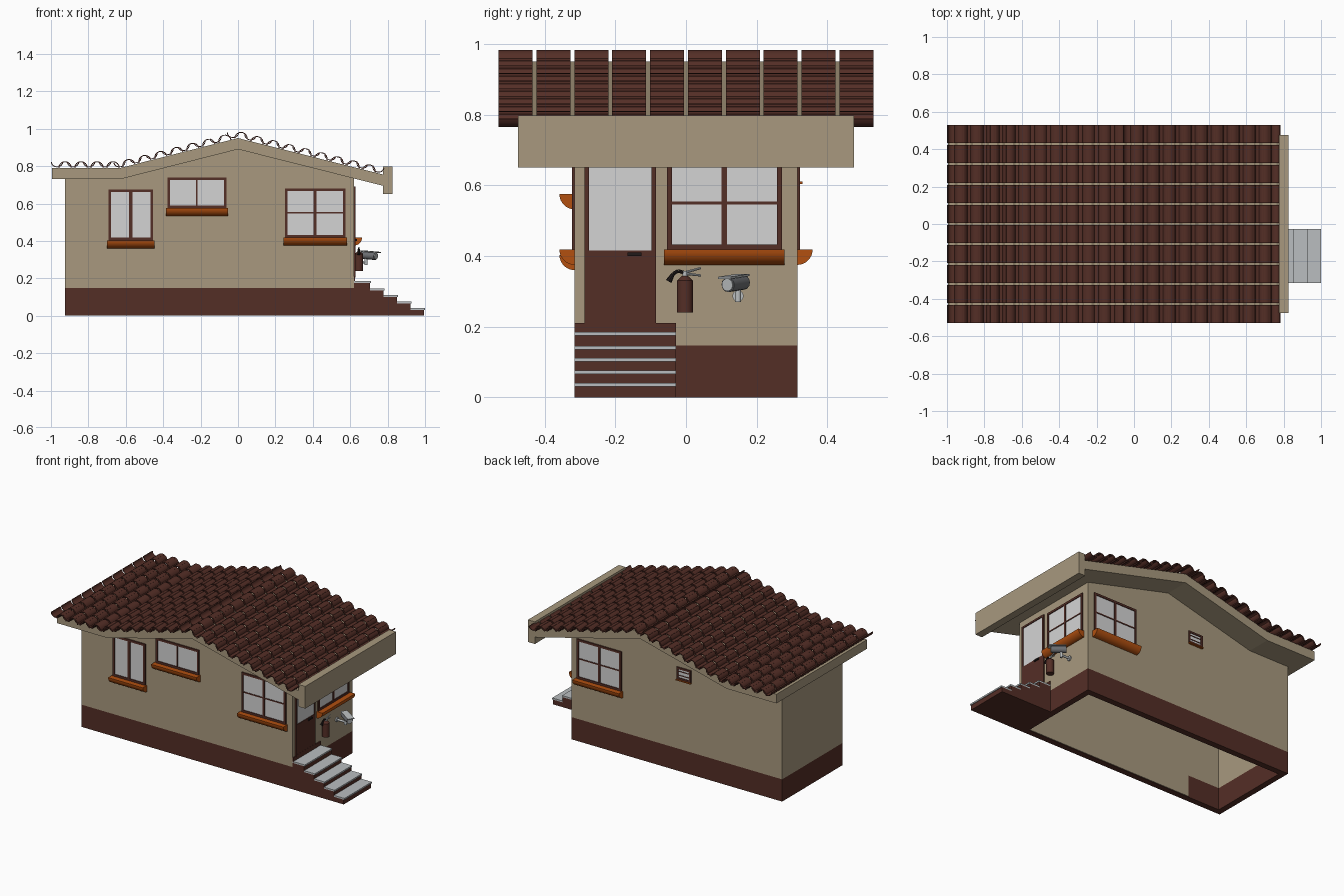
import bpy, bmesh, math
from mathutils import Vector, Matrix

if "Cube" in bpy.data.objects:
    bpy.data.objects.remove(bpy.data.objects["Cube"])


def material(name, r, g, b):
    m = bpy.data.materials.new(name)
    lin = [((c / 255 + 0.055) / 1.055) ** 2.4 for c in (r, g, b)]
    m.diffuse_color = (*lin, 1)
    m.use_nodes = True
    m.node_tree.nodes["Principled BSDF"].inputs["Base Color"].default_value = m.diffuse_color
    return m


BEIGE = material("beige_plaster", 168, 153, 126)
BROWN = material("dark_brown", 84, 46, 38)
ORANGE = material("orange_clay", 178, 80, 16)
GLASS = material("pale_glass", 212, 212, 212)
GREY = material("light_grey", 186, 190, 192)
DARK = material("dark_grey", 110, 112, 116)
BLACK = material("black", 32, 26, 26)


def finish(name, bm, mat, smooth=False):
    bmesh.ops.recalc_face_normals(bm, faces=bm.faces)
    me = bpy.data.meshes.new(name)
    bm.to_mesh(me)
    bm.free()
    me.materials.append(mat)
    ob = bpy.data.objects.new(name, me)
    bpy.context.collection.objects.link(ob)
    if smooth:
        bpy.ops.object.select_all(action='DESELECT')
        ob.select_set(True)
        bpy.context.view_layer.objects.active = ob
        bpy.ops.object.shade_smooth_by_angle(angle=math.radians(40))
    return ob


def add_prism(bm, pts, t0, t1, place):
    """Extrude profile pts (a, b) from t0 to t1; place maps (a, b, t) to a point."""
    ends = [[bm.verts.new(place(a, b, t)) for a, b in pts] for t in (t0, t1)]
    n = len(pts)
    for e in ends:
        bm.faces.new(e)
    for i in range(n):
        j = (i + 1) % n
        bm.faces.new((ends[0][i], ends[0][j], ends[1][j], ends[1][i]))


def along_y(a, b, t):
    return (a, t, b)


def prism(name, pts, t0, t1, mat, place=along_y, smooth=False):
    bm = bmesh.new()
    add_prism(bm, pts, t0, t1, place)
    return finish(name, bm, mat, smooth)


def add_box(bm, x0, x1, y0, y1, z0, z1):
    add_prism(bm, [(x0, z0), (x1, z0), (x1, z1), (x0, z1)], y0, y1, along_y)


def box(name, x0, x1, y0, y1, z0, z1, mat):
    bm = bmesh.new()
    add_box(bm, x0, x1, y0, y1, z0, z1)
    return finish(name, bm, mat)


def rod(name, p0, p1, r0, r1, mat, n=16):
    p0, p1 = Vector(p0), Vector(p1)
    d = p1 - p0
    rot = d.to_track_quat('Z', 'Y').to_matrix().to_4x4()
    bm = bmesh.new()
    bmesh.ops.create_cone(bm, cap_ends=True, segments=n, radius1=r0, radius2=r1, depth=d.length,
                          matrix=Matrix.Translation((p0 + p1) / 2) @ rot)
    return finish(name, bm, mat, True)


XL, XR, Y, T, PL = -0.925, 0.62, 0.315, 0.04, 0.147

# Walls and plinth: hollow, open underneath
ROOF = [(-0.995, 0.79), (-0.63, 0.79), (0, 0.95), (0.775, 0.755)]
wall = [(XL, PL), (XR, PL), (XR, 0.76), (0, 0.91), (-0.63, 0.76), (XL, 0.76)]
for name, s in (("front", -1), ("back", 1)):
    prism(name + "_wall", wall, s * (Y - T), s * Y, BEIGE)
    box(name + "_plinth", XL, XR, s * (Y - T), s * Y, 0, PL, BROWN)
    box(name + "_inner_lining", -0.65, XR - T, s * (Y - T - 0.004), s * (Y - T), 0.002, PL, BEIGE)
for name, x0, x1 in (("left", XL, XL + T), ("right", XR - T, XR)):
    box(name + "_wall", x0, x1, -Y + T, Y - T, PL, 0.76, BEIGE)
    box(name + "_plinth", x0, x1, -Y + T, Y - T, 0, PL, BROWN)

# Roof slab and gable-end fascia
prism("roof_slab", ROOF + [(x, z - 0.06) for x, z in reversed(ROOF)], -0.475, 0.475, BEIGE)
box("fascia", 0.775, 0.825, -0.475, 0.475, 0.65, 0.797, BEIGE)


# Clay barrel tiles: upturned pans with caps over the joints
def roof_at(x):
    for (xa, za), (xb, zb) in zip(ROOF, ROOF[1:]):
        if x <= xb:
            s = (zb - za) / (xb - xa)
            return za + s * (x - xa), math.atan(s)


def arc_profile(x, cap, seg=8, r=0.036, thick=0.005):
    z, ang = roof_at(x)
    if abs(x) < 0.03:
        z, ang = 0.947, 0
    pts = []
    for rad, order in ((r, range(seg + 1)), (r - thick, range(seg, -1, -1))):
        for i in order:
            a = math.pi * i / seg
            u, v = rad * math.cos(a), rad * math.sin(a)
            v = v if cap else 0.033 - v * 0.9
            pts.append((x + u * math.cos(ang) - v * math.sin(ang),
                        z + u * math.sin(ang) + v * math.cos(ang)))
    return pts


bm = bmesh.new()
for k in range(41):
    prof = arc_profile(-0.9675 + 0.04275 * k, k % 2 == 1, r=0.036 if k % 2 else 0.033)
    for c in range(10):
        y = -0.53 + c * 0.1071
        add_prism(bm, prof, y, y + 0.096, along_y)
finish("roof_tiles", bm, BROWN, True)

# Wall frames: u runs along the wall, d outward from it
SIDES = {"front": lambda d, z, u: (u, -Y - d, z),
         "back": lambda d, z, u: (u, Y + d, z),
         "right": lambda d, z, u: (XR + d, u, z)}


def plate(bm, side, u0, u1, z0, z1, d):
    add_prism(bm, [(0, z0), (d, z0), (d, z1), (0, z1)], u0, u1, SIDES[side])


def window(name, side, u0, u1, z0, z1, bars_u=(), bars_z=(), f=0.014, sill=True):
    """bars_u and bars_z hold (centre, width) of the dividing bars."""
    bm = bmesh.new()
    plate(bm, side, u0 + 0.002, u1 - 0.002, z0 + 0.002, z1 - 0.002, 0.003)
    finish(name + "_glass", bm, GLASS)
    bm = bmesh.new()
    for a, b in ((u0, u0 + f), (u1 - f, u1)):
        plate(bm, side, a, b, z0, z1, 0.008)
    for a, b in ((z0, z0 + f), (z1 - f, z1)):
        plate(bm, side, u0 + f, u1 - f, a, b, 0.008)
    for c, w in bars_u:
        plate(bm, side, c - w / 2, c + w / 2, z0 + f, z1 - f, 0.007)
    for c, w in bars_z:
        plate(bm, side, u0 + f, u1 - f, c - w / 2, c + w / 2, 0.006)
    finish(name + "_frame", bm, BROWN)
    if sill:
        r = 0.043
        pts = [(0, z0)] + [(r * math.cos(a), z0 - r * math.sin(a))
                           for a in (math.pi / 2 * i / 8 for i in range(9))]
        prism(name + "_sill", pts, u0 - 0.008, u1 + 0.008, ORANGE, SIDES[side], True)


window("tall_window", "front", -0.693, -0.455, 0.403, 0.675, [(-0.574, 0.018)])
window("wide_window", "front", -0.378, -0.062, 0.575, 0.74, [(-0.22, 0.008)])
for side, u in (("front", 0.25), ("back", 0.25), ("right", -0.054)):
    window(side + "_cross_window", side, u, u + 0.325, 0.418, 0.68,
           [(u + 0.1625, 0.015)], [(0.55, 0.008)])
window("vent", "back", -0.26, -0.155, 0.61, 0.69, (), [(0.637, 0.005), (0.663, 0.005)], 0.012, False)
bm = bmesh.new()
plate(bm, "back", -0.26, -0.155, 0.603, 0.61, 0.014)
finish("vent_ledge", bm, ORANGE)

# Door: glazed above, solid below
window("door", "right", -0.287, -0.085, 0.205, 0.69, f=0.012, sill=False)
bm = bmesh.new()
plate(bm, "right", -0.276, -0.096, 0.21, 0.415, 0.007)
finish("door_panel", bm, BROWN)
bm = bmesh.new()
plate(bm, "right", -0.165, -0.126, 0.40, 0.41, 0.016)
finish("door_handle", bm, BLACK)

# Entrance steps with grey treads
ends = [0.705, 0.778, 0.85, 0.923, 0.995]
tops = [0.185, 0.146, 0.111, 0.076, 0.041]
profile, x = [(XR, 0)], XR
for xe, zt in zip(ends, tops):
    profile += [(x, zt - 0.01), (xe, zt - 0.01)]
    x = xe
prism("steps", profile + [(0.995, 0)], -Y, -0.028, BROWN)
x = XR
for i, (xe, zt) in enumerate(zip(ends, tops)):
    box(f"tread_{i + 1}", x, xe + 0.005, -Y, -0.028, zt - 0.01, zt, GREY)
    x = xe
box("threshold", XR, XR + 0.006, -Y, -0.028, PL, 0.21, BROWN)

# Fire extinguisher
ex, ey = 0.646, -0.003
rod("extinguisher_body", (ex, ey, 0.24), (ex, ey, 0.33), 0.023, 0.023, BROWN)
rod("extinguisher_shoulder", (ex, ey, 0.33), (ex, ey, 0.343), 0.023, 0.009, BROWN)
rod("extinguisher_neck", (ex, ey, 0.343), (ex, ey, 0.358), 0.007, 0.007, GREY, 10)
rod("extinguisher_lever", (ex, ey - 0.005, 0.352), (ex, ey + 0.045, 0.366), 0.004, 0.003, GREY, 8)
rod("extinguisher_grip", (ex, ey, 0.35), (ex, ey + 0.045, 0.345), 0.004, 0.003, GREY, 8)
hose = [(-0.006, 0.353), (-0.022, 0.358), (-0.036, 0.35), (-0.049, 0.328)]
for i, (a, b) in enumerate(zip(hose, hose[1:])):
    rod(f"extinguisher_hose_{i + 1}", (ex, a[0], a[1]), (ex, b[0], b[1]),
        0.005, 0.009 if i == 2 else 0.005, BLACK, 8)

# Security camera aimed outward and toward the steps
c, d = Vector((0.70, 0.14, 0.322)), Vector((0.84, -0.5, -0.08)).normalized()
rod("camera_body", c - d * 0.045, c + d * 0.042, 0.021, 0.021, DARK, 12)
rod("camera_lens", c + d * 0.042, c + d * 0.046, 0.018, 0.018, GREY, 12)
hood = box("camera_hood", -0.045, 0.06, -0.021, 0.021, 0.018, 0.024, GREY)
hood.location = c
hood.rotation_euler = (0, 0.08, math.atan2(d.y, d.x))
rod("camera_joint", (0.685, 0.147, 0.27), (0.685, 0.147, 0.31), 0.009, 0.009, GREY, 10)
rod("camera_arm", (XR, 0.147, 0.287), (0.69, 0.147, 0.287), 0.007, 0.007, GREY, 10)
rod("camera_wall_mount", (XR, 0.147, 0.287), (XR + 0.008, 0.147, 0.287), 0.016, 0.016, GREY, 12)
